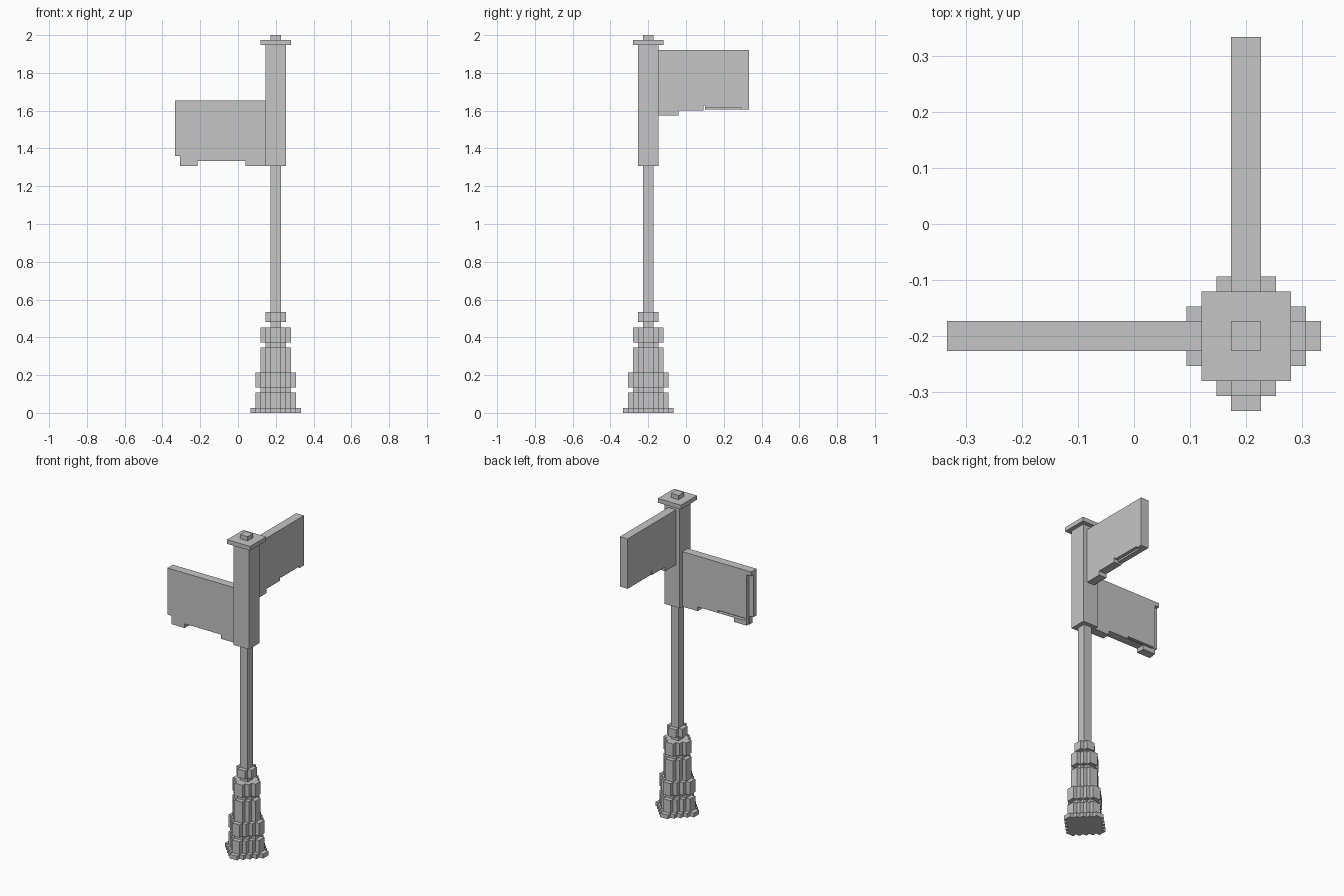
import bpy
import bmesh
from mathutils import Vector

cube = bpy.data.objects.get("Cube")
if cube:
    bpy.data.objects.remove(cube, do_unlink=True)

U = 2 / 75                        # one block of the stepped design
AXIS = Vector((0.2, -0.2, 0))     # centre of the post
GREY = (0.56, 0.56, 0.56, 1)

grey = bpy.data.materials.new("cast_grey")
grey.use_nodes = True
grey.diffuse_color = GREY
grey.node_tree.nodes["Principled BSDF"].inputs["Base Color"].default_value = GREY


def prism(name, outline, push):
    """Extrude a closed outline (block units from the post centre) by a vector."""
    bm = bmesh.new()
    face = bm.faces.new([bm.verts.new(AXIS + Vector(p) * U) for p in outline])
    ext = bmesh.ops.extrude_face_region(bm, geom=[face])
    verts = [g for g in ext["geom"] if isinstance(g, bmesh.types.BMVert)]
    bmesh.ops.translate(bm, verts=verts, vec=Vector(push) * U)
    bmesh.ops.recalc_face_normals(bm, faces=bm.faces)
    mesh = bpy.data.meshes.new(name)
    bm.to_mesh(mesh)
    bm.free()
    mesh.materials.append(grey)
    obj = bpy.data.objects.new(name, mesh)
    bpy.context.scene.collection.objects.link(obj)
    return obj


def square(name, half, z0, z1):
    pts = [(half, half, z0), (-half, half, z0), (-half, -half, z0), (half, -half, z0)]
    return prism(name, pts, (0, 0, z1 - z0))


def stepped_ring(name, n, z0, z1):
    """Diamond plan with staircase edges, made from one quadrant turned four times."""
    quad = []
    for i in range(n):
        quad.append((n - i, i + 1))
        if i < n - 1:
            quad.append((n - i - 1, i + 1))
    pts = []
    for _ in range(4):
        pts += [(x, y, z0) for x, y in quad]
        quad = [(-y, x) for x, y in quad]
    return prism(name, pts, (0, 0, z1 - z0))


def board(name, profile, along_x, near=-1, far=1):
    """Slab hanging off the post; near and far bound its thickness."""
    if along_x:
        return prism(name, [(-d, near, z) for d, z in profile], (0, far - near, 0))
    return prism(name, [(near, d, z) for d, z in profile], (far - near, 0, 0))


def rebate(target, along_x, d0, d1, z0, z1):
    """Cut a recess into the rear face of a sign."""
    rect = [(d0, z0), (d1, z0), (d1, z1), (d0, z1)]
    cutter = board(target.name + "_cutter", rect, along_x, 0.2, 2)
    cutter.hide_render = True
    cutter.hide_viewport = True
    mod = target.modifiers.new("rebate", "BOOLEAN")
    mod.operation = "DIFFERENCE"
    mod.solver = "EXACT"
    mod.object = cutter


# Stepped base, bottom to top
for name, n, z0, z1 in [
    ("plinth", 5, 0, 1), ("base_foot", 4, 1, 4), ("base_neck", 3, 4, 5),
    ("base_band", 4, 5, 8), ("base_shaft", 3, 8, 13), ("upper_neck", 2, 13, 14),
    ("upper_band", 3, 14, 17), ("collar", 2, 18, 20),
]:
    stepped_ring(name, n, z0, z1)

# Post, sign column and cap
square("post", 1, 17, 49)
square("sign_column", 2, 49, 73)
square("cap", 3, 73, 74)
square("finial", 1, 74, 75)

# Lower sign, with tabs below and recesses at the free end and bottom
low = board("lower_sign", [(2, 62), (2, 49), (6, 49), (6, 50), (15.5, 50), (15.5, 49),
                           (19, 49), (19, 51), (20, 51), (20, 62)], True)
rebate(low, True, 18.8, 21, 48, 61)
rebate(low, True, 11.3, 18.4, 50.1, 50.6)

# Upper sign, with a tab, a narrow slit and a recess along the bottom
up = board("upper_sign", [(2, 72), (2, 59), (6, 59), (6, 60), (11, 60), (11, 61),
                          (11.3, 61), (11.3, 60.2), (20, 60.2), (20, 72)], False)
rebate(up, False, 11.2, 18.4, 59.5, 60.6)
